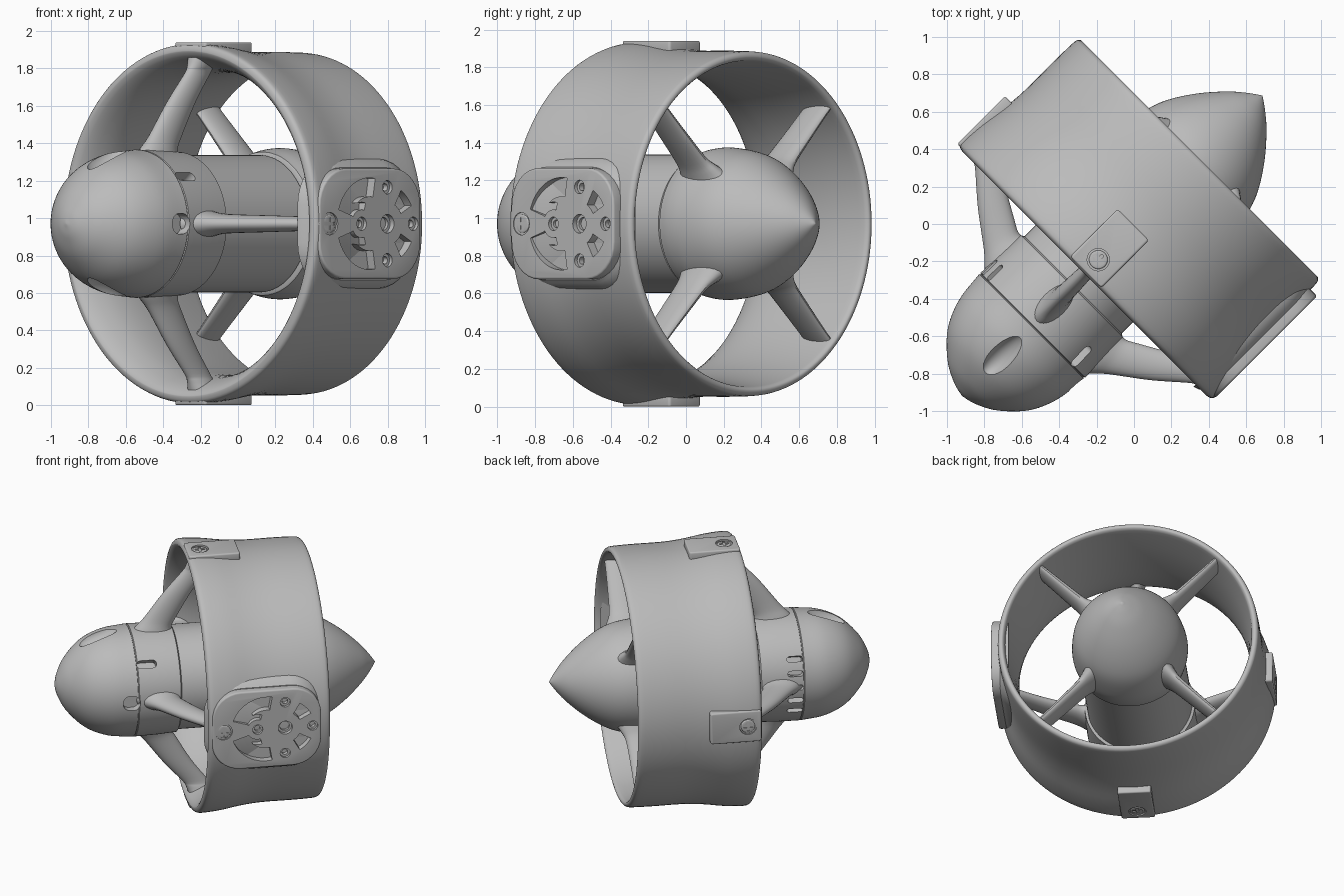
import bpy, bmesh, math
from math import sin, cos, pi, radians
from mathutils import Vector, Matrix

if "Cube" in bpy.data.objects:
    bpy.data.objects.remove(bpy.data.objects["Cube"])

grey = bpy.data.materials.new("plain_grey")
grey.use_nodes = True
grey.diffuse_color = (0.5, 0.5, 0.5, 1)
grey.node_tree.nodes["Principled BSDF"].inputs["Base Color"].default_value = (0.5, 0.5, 0.5, 1)

# Local frame: x runs along the axis from nose to tail, z is radial at angle 0
FRAME = Matrix.Translation((0, 0, 0.97)) @ Matrix.Rotation(radians(45), 4, 'Z')


def loft(name, rings, angle=0, loop=False):
    """Skin a row of equal rings; turn the result about the axis by angle."""
    bm = bmesh.new()
    rows = [[bm.verts.new(p) for p in ring] for ring in rings]
    n = len(rows[0])
    pairs = list(zip(rows, rows[1:])) + ([(rows[-1], rows[0])] if loop else [])
    for a, b in pairs:
        for i in range(n):
            j = (i + 1) % n
            bm.faces.new((a[i], a[j], b[j], b[i]))
    if not loop:
        bm.faces.new(rows[0])
        bm.faces.new(rows[-1])
    bmesh.ops.recalc_face_normals(bm, faces=bm.faces)
    bm.transform(Matrix.Rotation(radians(angle), 4, 'X'))
    mesh = bpy.data.meshes.new(name)
    bm.to_mesh(mesh)
    bm.free()
    mesh.materials.append(grey)
    obj = bpy.data.objects.new(name, mesh)
    bpy.context.collection.objects.link(obj)
    obj.matrix_world = FRAME
    return obj


def curve(pts, steps=4):
    """Catmull-Rom points through an open profile."""
    p = [Vector(q) for q in pts]
    p = [2 * p[0] - p[1]] + p + [2 * p[-1] - p[-2]]
    out = []
    for a, b, c, d in zip(p, p[1:], p[2:], p[3:]):
        for k in range(steps):
            t = k / steps
            out.append((2 * b + (c - a) * t + (2 * a - 5 * b + 4 * c - d) * t * t
                        + (3 * b - a - 3 * c + d) * t ** 3) / 2)
    return out + [p[-2]]


def lathe(name, profile, loop=False, n=96):
    rings = [[(t, r * cos(2 * pi * i / n), r * sin(2 * pi * i / n)) for i in range(n)]
             for t, r in profile]
    return loft(name, rings, loop=loop)


def prism(name, outline, low, high, angle):
    return loft(name, [[(t, s, r) for t, s in outline] for r in (low, high)], angle)


def disc(t, s, r, n=24):
    return [(t + r * cos(2 * pi * i / n), s + r * sin(2 * pi * i / n)) for i in range(n)]


def round_rect(t, s, half_t, half_s, rad, n=8):
    out = []
    for k, (a, b) in enumerate(((1, 1), (-1, 1), (-1, -1), (1, -1))):
        for i in range(n + 1):
            q = pi / 2 * (k + i / n)
            out.append((t + a * (half_t - rad) + rad * cos(q), s + b * (half_s - rad) + rad * sin(q)))
    return out


def sector(t, r0, r1, a0, a1, flip, n=14):
    qs = [radians(a0 + (a1 - a0) * i / n) for i in range(n + 1)]
    arc = [(r1, q) for q in qs] + [(r0, q) for q in reversed(qs)]
    return [(t + r * cos(q), flip * r * sin(q)) for r, q in arc]


def bake(obj):
    dg = bpy.context.evaluated_depsgraph_get()
    mesh = bpy.data.meshes.new_from_object(obj.evaluated_get(dg))
    obj.modifiers.clear()
    obj.data = mesh


def bevel(obj, width):
    m = obj.modifiers.new("bevel", 'BEVEL')
    m.width, m.segments, m.limit_method = width, 3, 'ANGLE'
    m.angle_limit = radians(50)
    bake(obj)


def cut(obj, cutters):
    for c in cutters:
        m = obj.modifiers.new("cut", 'BOOLEAN')
        m.operation, m.solver, m.object = 'DIFFERENCE', 'EXACT', c
    bake(obj)
    for c in cutters:
        bpy.data.objects.remove(c)


def screw(name, t, top, angle):
    head = prism(name, disc(t, 0, 0.05), top - 0.04, top - 0.004, angle)
    bevel(head, 0.008)
    cut(head, [prism("cutter", round_rect(t, 0, a, b, 0.004), top - 0.02, top + 0.02, angle)
               for a, b in ((0.034, 0.009), (0.009, 0.034))])


# Duct: a flared ring with rounded lips
lathe("duct", curve([
    (-0.375, 0.925), (-0.365, 0.952), (-0.33, 0.962), (-0.2, 0.953), (-0.05, 0.93),
    (0.1, 0.918), (0.3, 0.918), (0.45, 0.915), (0.485, 0.907), (0.495, 0.888),
    (0.485, 0.872), (0.44, 0.86), (0.2, 0.825), (-0.05, 0.81), (-0.2, 0.825),
    (-0.3, 0.86), (-0.355, 0.895), (-0.374, 0.92)], 3), loop=True, n=128)

# Nose and motor body, with a fine seam behind the nose
nose = curve([(-1.3, 0.002), (-1.28, 0.08), (-1.22, 0.19), (-1.1, 0.308),
              (-0.95, 0.374), (-0.775, 0.396)], 6)
body = lathe("body", nose + [Vector(p) for p in (
    (-0.772, 0.39), (-0.768, 0.39), (-0.765, 0.396), (-0.6, 0.393), (-0.47, 0.385),
    (-0.46, 0.367), (0.16, 0.367), (0.162, 0.34), (0.3, 0.34))])
cutters = [prism("cutter", round_rect(-0.7, 0, 0.07, 0.028, 0.027), 0.33, 0.5, 50),
           prism("cutter", round_rect(-0.82, 0, 0.06, 0.055, 0.05), 0.33, 0.5, 90)]
cutters += [prism("cutter", round_rect(-0.71, 0, 0.055, 0.02, 0.019), 0.33, 0.5, 270 + 15 * k)
            for k in range(-2, 3)]
# Teardrop scoops above and below the nose
for angle in (0, 180):
    rings = []
    for k in range(1, 20):
        q = pi * k / 20
        t = -0.99 - 0.15 * cos(q)
        w = sin(q) * (1.15 - 0.35 * k / 20)
        rings.append([(t, 0.065 * w * cos(2 * pi * i / 20),
                       0.375 + 0.35 * (t + 0.99) + 0.075 * w * sin(2 * pi * i / 20))
                      for i in range(20)])
    cutters.append(loft("cutter", rings, angle))
cut(body, cutters)

# Pointed tail cone
lathe("tail_cone", [Vector((0.18, 0.33)), Vector((0.18, 0.375))] + curve([
    (0.185, 0.383), (0.26, 0.4), (0.35, 0.403), (0.5, 0.38), (0.615, 0.332),
    (0.742, 0.247), (0.856, 0.146), (0.925, 0.066), (0.97, 0.002)], 5))


# Struts: oval sections given as radius, axial centre, half chord, half thickness
def strut(name, sections, angle, n=24):
    rings = [[(c + h * cos(2 * pi * i / n), w * sin(2 * pi * i / n), r) for i in range(n)]
             for r, c, h, w in curve(sections, 4)]
    loft(name, rings, angle)


for k, side in enumerate(("top", "left", "bottom", "right")):
    strut("front_strut_" + side, [
        (0.34, -0.62, 0.16, 0.085), (0.4, -0.6, 0.13, 0.065), (0.47, -0.55, 0.115, 0.052),
        (0.65, -0.43, 0.1, 0.045), (0.8, -0.31, 0.09, 0.04), (0.84, -0.285, 0.088, 0.05),
        (0.89, -0.27, 0.085, 0.07)], 90 * k)
    strut("rear_strut_" + side, [
        (0.35, 0.38, 0.16, 0.08), (0.41, 0.38, 0.13, 0.058), (0.48, 0.375, 0.11, 0.044),
        (0.65, 0.375, 0.1, 0.038), (0.8, 0.375, 0.095, 0.033), (0.87, 0.375, 0.095, 0.03)],
        45 + 90 * k)

# Three screw pads around the duct
for side, angle in (("top", 0), ("bottom", 180), ("right", 270)):
    pad = prism("screw_pad_" + side, round_rect(-0.185, 0, 0.18, 0.118, 0.015, 3), 0.9, 0.97, angle)
    bevel(pad, 0.01)
    cut(pad, [prism("cutter", disc(-0.27, 0, 0.06), 0.945, 1.1, angle)])
    screw("pad_screw_" + side, -0.27, 0.97, angle)

# Mounting plate on the left of the duct, on a softened boss
boss = loft("mount_boss", [[(t, s, r) for t, s in round_rect(0.035, 0, 0.375 + g, 0.3 + g, 0.2 + g)]
                           for r, g in ((0.84, 0.05), (0.87, 0.04), (0.895, 0.015), (0.91, 0.0))], 90)
plate = prism("mount_plate", round_rect(0.035, 0, 0.385, 0.295, 0.2), 0.86, 0.965, 90)
bevel(plate, 0.012)
HUB = 0.165
bolts = [(HUB + 0.195 * cos(k * pi / 2), 0.195 * sin(k * pi / 2)) for k in range(4)]
cutters = [prism("cutter", disc(HUB, 0, 0.05), 0.89, 1.1, 90),
           prism("cutter", disc(-0.27, 0, 0.06), 0.94, 1.1, 90)]
cutters += [prism("cutter", disc(t, s, 0.036), 0.915, 1.1, 90) for t, s in bolts]
for flip in (1, -1):
    cutters.append(prism("cutter", sector(0.03, 0.145, 0.245, 80, 162, flip), 0.912, 1.1, 90))
    cutters.append(prism("cutter", sector(-0.03, 0.075, 0.115, 75, 150, flip), 0.912, 1.1, 90))
    cutters.append(prism("cutter", sector(HUB, 0.115, 0.205, 28, 60, flip), 0.912, 1.1, 90))
cut(plate, cutters)
screw("plate_screw", -0.27, 0.965, 90)
for k, (t, s) in enumerate(bolts):
    ring = prism("bolt_seat_%d" % (k + 1), disc(t, s, 0.037), 0.9, 0.945, 90)
    cut(ring, [prism("cutter", disc(t, s, 0.02), 0.91, 1.1, 90)])
seat = prism("centre_seat", disc(HUB, 0, 0.051), 0.88, 0.935, 90)
cut(seat, [prism("cutter", disc(HUB, 0, 0.034), 0.9, 1.1, 90)])

# Smooth shading with sharp edges kept
bpy.context.view_layer.update()
for obj in bpy.context.scene.objects:
    if obj.type == 'MESH' and grey.name in obj.data.materials:
        bpy.ops.object.select_all(action='DESELECT')
        obj.select_set(True)
        bpy.context.view_layer.objects.active = obj
        bpy.ops.object.shade_smooth_by_angle(angle=radians(35))
